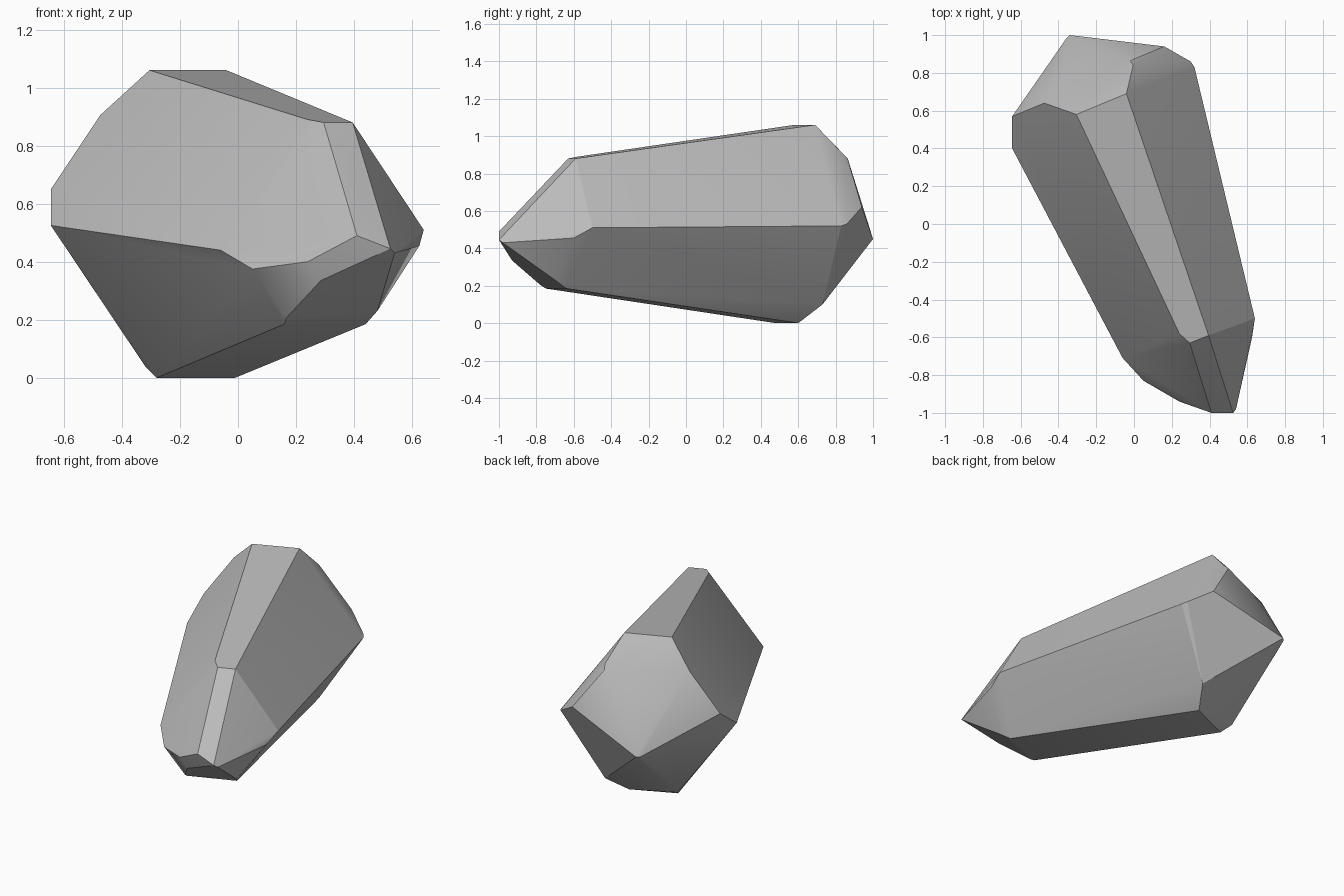
import bpy
import bmesh
import math

# Remove the default object
default_cube = bpy.data.objects.get("Cube")
if default_cube:
    bpy.data.objects.remove(default_cube, do_unlink=True)


def make_material(name, value):
    material = bpy.data.materials.new(name)
    colour = (value, value, value, 1)
    material.diffuse_color = colour
    material.use_nodes = True
    for node in material.node_tree.nodes:
        if node.type == "BSDF_PRINCIPLED":
            node.inputs["Base Color"].default_value = colour
            node.inputs["Roughness"].default_value = 0.9
    return material


# Corners of each chiselled region of the boulder
top_ridge = [(-.305, .58, 1.06), (-.04, .69, 1.06), (.395, -.59, .88),
             (.295, -.63, .88), (.24, -.58, .89)]
back_cap = [(-.475, .64, .905), (-.33, .82, .76), (-.19, .88, .77),
            (-.02, .865, .88), (-.005, .84, .905)]
back_tip = [(-.34, 1, .45), (-.36, .98, .45), (.16, .94, .62),
            (.3, .86, .53), (.32, .83, .52)]
side_girdle = [(-.645, .57, .65), (-.645, .4, .525), (-.06, -.71, .44),
               (.05, -.83, .375), (.64, -.5, .51), (.625, -.6, .455)]
front_tip = [(.42, -.78, .7), (.41, -1, .49), (.525, -1, .445),
             (.54, -.98, .43), (.24, -.94, .4), (.285, -.93, .335)]
underside = [(.165, -.78, .205), (.16, -.75, .185), (.44, -.64, .185),
             (.48, -.7, .23), (-.01, .6, 0), (-.28, .48, 0),
             (-.32, .54, .04), (.07, .73, .1)]


def make_hull(name, corners, material):
    """Wrap a tight solid around the corners and merge nearly flat facets."""
    bm = bmesh.new()
    for corner in corners:
        bm.verts.new(corner)
    bmesh.ops.convex_hull(bm, input=list(bm.verts))
    loose = [v for v in bm.verts if not v.link_faces]
    bmesh.ops.delete(bm, geom=loose, context="VERTS")
    bmesh.ops.dissolve_limit(bm, angle_limit=math.radians(2),
                             verts=list(bm.verts), edges=list(bm.edges))
    bmesh.ops.recalc_face_normals(bm, faces=list(bm.faces))
    mesh = bpy.data.meshes.new(name)
    bm.to_mesh(mesh)
    bm.free()
    mesh.materials.append(material)
    obj = bpy.data.objects.new(name, mesh)
    bpy.context.collection.objects.link(obj)
    return obj


# Boulder body
stone = make_material("stone_grey", 0.5)
boulder = make_hull("boulder", top_ridge + back_cap + back_tip + side_girdle
                    + front_tip + underside, stone)

# Soft shading across shallow facets, crisp main edges
for other in bpy.context.selected_objects:
    other.select_set(False)
boulder.select_set(True)
bpy.context.view_layer.objects.active = boulder
bpy.ops.object.shade_smooth_by_angle(angle=math.radians(25))
